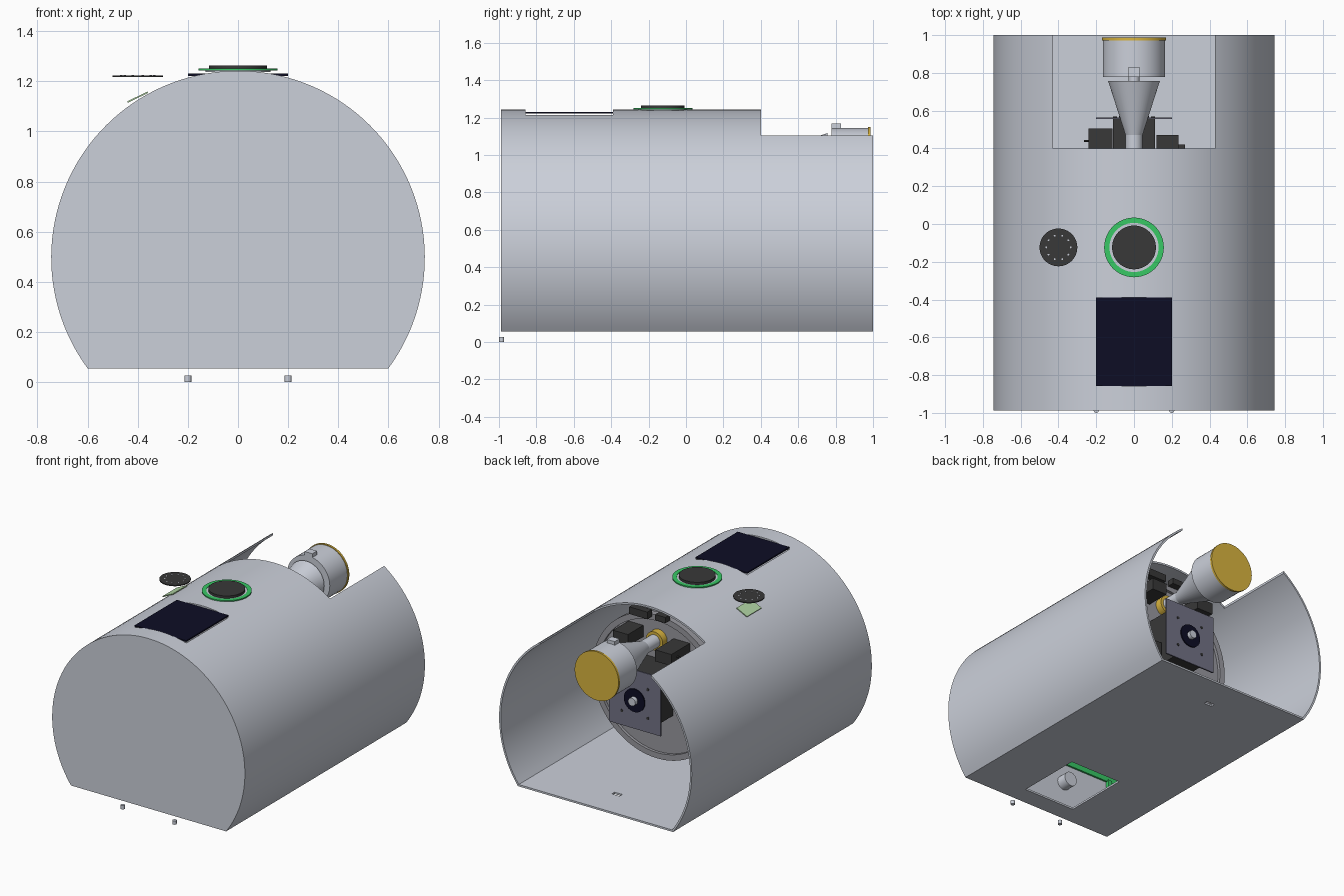
import bpy, bmesh, math
from mathutils import Matrix, Vector

old = bpy.data.objects.get("Cube")
if old:
    bpy.data.objects.remove(old, do_unlink=True)


def material(name, r, g, b):
    m = bpy.data.materials.new(name)
    m.use_nodes = True
    m.diffuse_color = (r, g, b, 1)
    m.node_tree.nodes["Principled BSDF"].inputs["Base Color"].default_value = (r, g, b, 1)
    return m


GREY = material("light grey", 0.60, 0.63, 0.70)
MID = material("mid grey", 0.32, 0.32, 0.35)
SLATE = material("slate", 0.17, 0.17, 0.24)
DARK = material("charcoal", 0.04, 0.04, 0.04)
NAVY = material("navy", 0.004, 0.004, 0.018)
GREEN = material("green", 0.04, 0.58, 0.13)
PALE = material("pale green", 0.45, 0.68, 0.38)
GOLD = material("gold", 0.70, 0.46, 0.05)


def finish(name, bm, mat, smooth=False):
    bmesh.ops.remove_doubles(bm, verts=bm.verts, dist=1e-5)
    bmesh.ops.recalc_face_normals(bm, faces=bm.faces)
    me = bpy.data.meshes.new(name)
    bm.to_mesh(me)
    bm.free()
    me.materials.append(mat)
    ob = bpy.data.objects.new(name, me)
    bpy.context.collection.objects.link(ob)
    if smooth:
        smooth_edges(ob)
    return ob


def smooth_edges(ob):
    bpy.ops.object.select_all(action="DESELECT")
    ob.select_set(True)
    bpy.context.view_layer.objects.active = ob
    bpy.ops.object.shade_smooth_by_angle(angle=math.radians(30))


def box(name, mat, xs, ys, zs):
    bm = bmesh.new()
    bmesh.ops.create_cube(bm, size=1)
    for v in bm.verts:
        v.co = [(a + b) / 2 + c * (b - a) for c, (a, b) in zip(v.co, (xs, ys, zs))]
    return finish(name, bm, mat)


def lathe(name, mat, profile, loc, along="Z", n=48):
    """Spin a closed (radius, height) profile around the z or y axis."""
    bm = bmesh.new()
    rings = []
    for i in range(n):
        a = math.tau * i / n
        rings.append([bm.verts.new((r * math.cos(a), r * math.sin(a), h)) for r, h in profile])
    k = len(profile)
    for i in range(n):
        p, q = rings[i], rings[(i + 1) % n]
        for j in range(k):
            if profile[j][0] or profile[(j + 1) % k][0]:
                bm.faces.new((p[j], q[j], q[(j + 1) % k], p[(j + 1) % k]))
    bmesh.ops.dissolve_degenerate(bm, edges=bm.edges, dist=1e-6)
    if along == "Y":
        bm.transform(Matrix.Rotation(-math.pi / 2, 4, "X"))
    bm.transform(Matrix.Translation(loc))
    return finish(name, bm, mat, True)


def rod(name, mat, r0, r1, h0, h1, loc, along="Z", n=48):
    return lathe(name, mat, [(0, h0), (r0, h0), (r1, h1), (0, h1)], loc, along, n)


# Hull: a round section cut flat at the floor
CENTRE_Z, RADIUS, FLOOR = 0.497, 0.745, 0.055


def hull_prism(name, radius, floor, y0, y1, n=96):
    bm = bmesh.new()
    start = math.asin((floor - CENTRE_Z) / radius)
    sweep = math.pi - 2 * start
    pts = []
    for i in range(n + 1):
        a = start + sweep * i / n
        pts.append((radius * math.cos(a), CENTRE_Z + radius * math.sin(a)))
    base = bm.faces.new([bm.verts.new((x, y0, z)) for x, z in pts])
    ext = bmesh.ops.extrude_face_region(bm, geom=[base])
    verts = [g for g in ext["geom"] if isinstance(g, bmesh.types.BMVert)]
    bmesh.ops.translate(bm, verts=verts, vec=(0, y1 - y0, 0))
    return finish(name, bm, GREY)


hull = hull_prism("hull", RADIUS, FLOOR, -0.988, 1.0)
cutters = [
    hull_prism("hollow_cutter", RADIUS - 0.013, FLOOR + 0.013, -0.973, 1.2),
    box("bay_cutter", GREY, (-0.43, 0.43), (0.4, 1.3), (0.9, 1.5)),
    box("panel_cutter", GREY, (-0.2, 0.2), (-0.857, -0.39), (-0.2, 1.5)),
    box("slot_cutter", GREY, (-0.03, 0.03), (0.745, 0.775), (-0.1, 0.2)),
]
bpy.context.view_layer.objects.active = hull
for c in cutters:
    mod = hull.modifiers.new(c.name, "BOOLEAN")
    mod.operation, mod.solver, mod.object = "DIFFERENCE", "EXACT", c
    bpy.ops.object.modifier_apply(modifier=mod.name)
for c in cutters:
    bpy.data.objects.remove(c, do_unlink=True)
smooth_edges(hull)

# Roof fittings
box("solar_panel", NAVY, (-0.2, 0.2), (-0.857, -0.39), (1.222, 1.231))
HATCH = (0, -0.124, 0)
lathe("hatch_ring", GREEN, [(0.13, 1.243), (0.158, 1.243), (0.158, 1.251), (0.13, 1.251)], HATCH)
rod("hatch_seat", GREY, 0.13, 0.13, 1.238, 1.247, HATCH)
rod("hatch_lid", DARK, 0.116, 0.116, 1.247, 1.264, HATCH)
VENT = Vector((-0.4, -0.124, 0))
rod("vent_disc", DARK, 0.1, 0.1, 1.217, 1.224, VENT)
for i in range(10):
    a = math.tau * i / 10
    spot = VENT + Vector((0.065 * math.cos(a), 0.065 * math.sin(a), 0))
    rod(f"vent_hole_{i}", GREY, 0.005, 0.005, 1.224, 1.225, spot, n=8)
patch = box("sensor_patch", PALE, (-0.045, 0.045), (-0.08, 0.08), (-0.003, 0.003))
patch.location = (-0.4, -0.124, 1.137)
patch.rotation_euler.y = -0.45

# Small feet
for side, x in (("left", 0.2), ("right", -0.2)):
    rod(f"{side}_foot", GREY, 0.014, 0.014, 0, 0.026, (x, -0.986, 0), n=16)

# Inner bulkhead with a raised rim
lathe("bulkhead", MID, [(0, 0.27), (0.5, 0.27), (0.5, 0.32), (0.46, 0.32), (0.46, 0.3), (0, 0.3)],
      (0, 0, 0.65), "Y", 72)

# Horn: neck, cone, joint, drum and end cap
HORN = (0, 0, 0.98)
rod("horn_neck", GREY, 0.045, 0.045, 0.34, 0.47, HORN, "Y")
rod("neck_collar", GOLD, 0.065, 0.065, 0.3, 0.35, HORN, "Y")
rod("horn_cone", GREY, 0.045, 0.137, 0.47, 0.757, HORN, "Y")
rod("horn_joint", GREY, 0.03, 0.03, 0.75, 0.785, HORN, "Y", 24)
rod("horn_drum", GREY, 0.165, 0.165, 0.778, 0.975, HORN, "Y")
rod("horn_cap", GOLD, 0.17, 0.17, 0.972, 0.987, HORN, "Y")
box("drum_block", GREY, (-0.03, 0.03), (0.778, 0.83), (1.13, 1.168))

# Camera plate and its housing
box("camera_plate", SLATE, (-0.2, 0.2), (0.555, 0.565), (0.45, 0.86))
box("camera_housing", DARK, (-0.11, 0.11), (0.3, 0.555), (0.47, 0.84))
CAMERA = (0, 0, 0.65)
rod("lens_disc", NAVY, 0.08, 0.08, 0.56, 0.573, CAMERA, "Y")
rod("lens_core", GREY, 0.028, 0.028, 0.57, 0.6, CAMERA, "Y", 24)
for x in (-0.1, 0.1):
    for z in (0.55, 0.75):
        rod("plate_screw", DARK, 0.01, 0.01, 0.56, 0.568, (x, 0, z), "Y", 12)

# Electronics around the horn
box("right_module", DARK, (-0.24, -0.115), (0.3, 0.505), (0.93, 1.01))
box("left_module", DARK, (0.12, 0.235), (0.3, 0.47), (0.96, 1.04))
rod("module_pin", DARK, 0.006, 0.006, -0.265, -0.23, (0, 0.44, 0.97), n=8).matrix_world = (
    Matrix.Translation((0, 0.44, 0.97)) @ Matrix.Rotation(math.pi / 2, 4, "Y")
    @ Matrix.Translation((0, -0.44, -0.97)))
box("upper_module", DARK, (0.04, 0.18), (0.32, 0.37), (1.13, 1.18))
box("upper_relay", DARK, (-0.1, -0.02), (0.32, 0.37), (1.14, 1.18))
box("lower_module", DARK, (0.12, 0.27), (0.3, 0.42), (0.42, 0.62))

# Board and motor on the inside of the front wall
box("wall_board", GREEN, (-0.66, -0.2), (-0.975, -0.96), (0.45, 0.6))
box("board_leg", GREEN, (-0.61, -0.58), (-0.975, -0.95), (0.39, 0.46))
rod("wall_motor", GREY, 0.05, 0.05, -0.975, -0.9, (-0.22, 0, 0.31), "Y")
